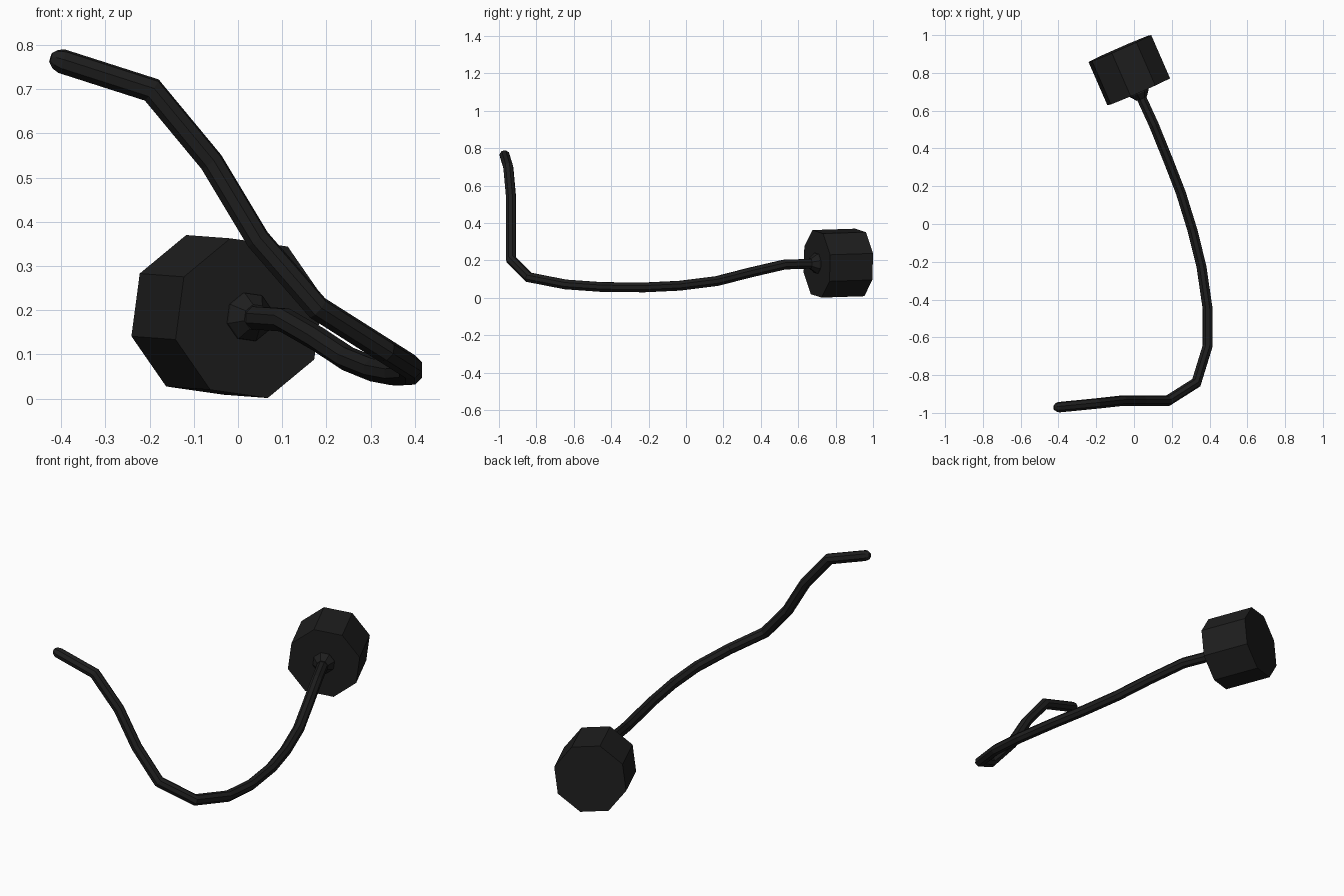
import bpy, bmesh, math
from mathutils import Vector

if "Cube" in bpy.data.objects:
    bpy.data.objects.remove(bpy.data.objects["Cube"])

black = bpy.data.materials.new("near black")
black.diffuse_color = (0.013, 0.013, 0.013, 1)
black.use_nodes = True
black.node_tree.nodes["Principled BSDF"].inputs["Base Color"].default_value = black.diffuse_color


def finish(bm, name):
    bmesh.ops.recalc_face_normals(bm, faces=bm.faces[:])
    me = bpy.data.meshes.new(name)
    bm.to_mesh(me)
    bm.free()
    me.materials.append(black)
    ob = bpy.data.objects.new(name, me)
    bpy.context.collection.objects.link(ob)
    return ob


def frame(d):
    """Horizontal side vector and up vector square to direction d."""
    side = d.cross(Vector((0, 0, 1))).normalized()
    return side, side.cross(d)


def ring(c, d, r, turn=0.0, n=8):
    side, up = frame(d)
    angles = [math.radians(turn) + math.tau * i / n for i in range(n)]
    return [c + r * (side * math.cos(a) + up * math.sin(a)) for a in angles]


def loft(rings, name):
    """Skin a list of equal rings and close both ends."""
    bm = bmesh.new()
    vs = [[bm.verts.new(p) for p in r] for r in rings]
    n = len(vs[0])
    for a, b in zip(vs, vs[1:]):
        for i in range(n):
            j = (i + 1) % n
            bm.faces.new((a[i], a[j], b[j], b[i]))
    bm.faces.new(vs[0])
    bm.faces.new(vs[-1])
    return finish(bm, name)


# Octagonal head, tilted slightly up to the back
axis = Vector((-0.40, 0.917, 0.03)).normalized()
face = Vector((0.025, 0.70, 0.182))
loft([ring(face + axis * t, axis, 0.187, 15) for t in (0, 0.25)], "head")

# Flared collar where the handle meets the head
hub = face + Vector((0, 0, 0.003))
loft([ring(hub + axis * t, axis, r, 15)
      for t, r in ((0.02, 0.058), (-0.008, 0.056), (-0.04, 0.03))], "collar")

# Bent handle: mitred sweep from the head to the free tip
path = [Vector(p) for p in (
    (0.02, 0.71, 0.184), (0.105, 0.525, 0.178), (0.18, 0.34, 0.135),
    (0.248, 0.165, 0.09), (0.31, -0.035, 0.065), (0.357, -0.225, 0.056),
    (0.39, -0.45, 0.058), (0.39, -0.645, 0.072), (0.33, -0.84, 0.11),
    (0.18, -0.935, 0.205), (0.045, -0.935, 0.36), (-0.06, -0.935, 0.535),
    (-0.195, -0.95, 0.698), (-0.398, -0.97, 0.763))]
dirs = [(b - a).normalized() for a, b in zip(path, path[1:])]
rings = [ring(path[0], dirs[0], 0.028, 22.5)]
for k, d in enumerate(dirs):
    nxt = dirs[min(k + 1, len(dirs) - 1)]
    plane = d + nxt
    rings.append([p + d * ((path[k + 1] - p).dot(plane) / d.dot(plane))
                  for p in rings[-1]])
# Rounded tip
for out, scale in ((0.016, 0.8), (0.027, 0.4)):
    c = path[-1]
    base = rings[len(path) - 1]
    rings.append([c + (p - c) * scale + dirs[-1] * out for p in base])
loft(rings, "handle")
